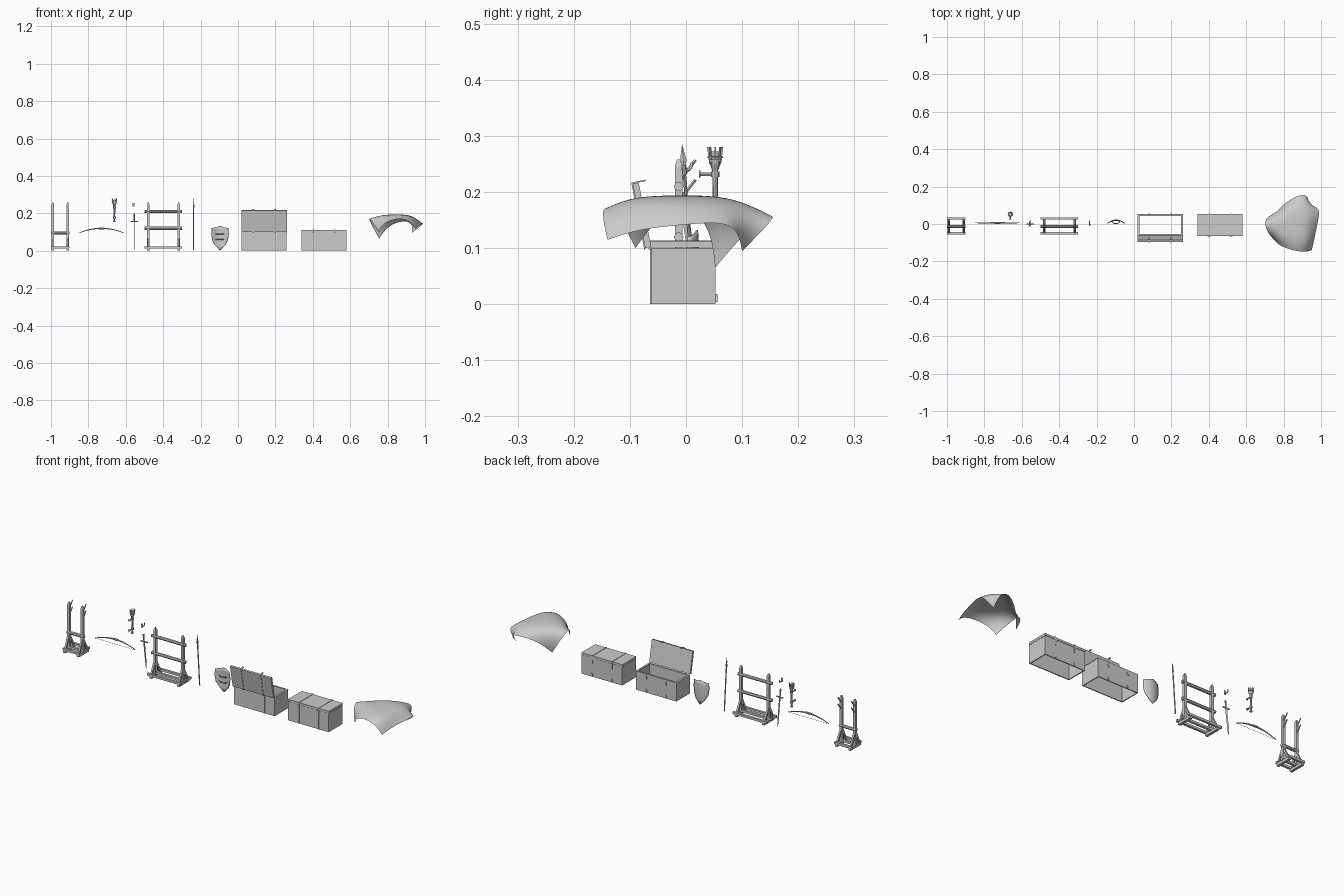
import bpy, bmesh, math
from mathutils import Vector, Matrix

if "Cube" in bpy.data.objects:
    bpy.data.objects.remove(bpy.data.objects["Cube"])


def finish(name, bm, smooth=False):
    bmesh.ops.recalc_face_normals(bm, faces=bm.faces[:])
    me = bpy.data.meshes.new(name)
    bm.to_mesh(me)
    bm.free()
    ob = bpy.data.objects.new(name, me)
    bpy.context.collection.objects.link(ob)
    if smooth:
        me.shade_smooth()
    return ob


def box(name, x0, x1, y0, y1, z0, z1, mat=None):
    bm = bmesh.new()
    m = Matrix.Translation(((x0 + x1) / 2, (y0 + y1) / 2, (z0 + z1) / 2)) @ Matrix.Diagonal((x1 - x0, y1 - y0, z1 - z0, 1))
    bmesh.ops.create_cube(bm, size=1, matrix=(mat @ m) if mat else m)
    return finish(name, bm)


def rod(name, p, q, r1, r2=None, sides=8, flat=1.0):
    """Tapered rod from p to q; flat squashes one cross-section axis."""
    p, q = Vector(p), Vector(q)
    d = q - p
    rot = d.to_track_quat('Z', 'X').to_matrix().to_4x4()
    spin = Matrix.Rotation(math.pi / 4, 4, 'Z') if sides == 4 and flat == 1.0 else Matrix()
    bm = bmesh.new()
    bmesh.ops.create_cone(bm, cap_ends=True, segments=sides, radius1=r1, radius2=r1 if r2 is None else r2,
                          depth=d.length, matrix=Matrix.Translation((p + q) / 2) @ rot @ Matrix.Diagonal((1, flat, 1, 1)) @ spin)
    return finish(name, bm)


def tube(name, pts, radius, radii=None):
    cu = bpy.data.curves.new(name, 'CURVE')
    cu.dimensions = '3D'
    cu.bevel_depth = radius
    cu.bevel_resolution = 1
    cu.use_fill_caps = True
    s = cu.splines.new('POLY')
    s.points.add(len(pts) - 1)
    for i, p in enumerate(pts):
        s.points[i].co = (*p, 1)
        s.points[i].radius = radii[i] if radii else 1
    ob = bpy.data.objects.new(name, cu)
    bpy.context.collection.objects.link(ob)
    return ob


# Weapon stands: posts, feet, braces and base rails
def stand(name, xs, x0, x1, rails):
    for x in xs:
        box(name + "_post", x - .007, x + .007, -.02, -.006, .005, .245)
        rod(name + "_post_cap", (x, -.013, .245), (x, -.013, .258), .0099, .004, 4)
        box(name + "_foot", x - .007, x + .007, -.053, .033, 0, .014)
        for y in (-.048, .026):
            rod(name + "_brace", (x, y, .01), (x, -.013 + (.006 if y > 0 else -.006), .075), .007, sides=4)
    for y in (-.05, -.013, .03):
        box(name + "_base_rail", x0, x1, y - .006, y + .006, .012, .024)
    for z in rails:
        rod(name + "_rail", (x0, -.013, z), (x1, -.013, z), .0085, sides=8)


stand("small_stand", (-.99, -.91), -1.0, -.9, (.095,))
stand("large_stand", (-.48, -.317), -.5, -.3, (.12, .21))
for x in (-.99, -.91):
    for z in (.19, .225):
        rod("peg", (x, -.008, z), (x, .017, z + .032), .0035, .003, 6)

# Bow and string
N = 16
pts, rad = [], []
for i in range(N + 1):
    t = 2 * i / N - 1
    pts.append((-.73 + .12 * t, .006, .12 - .025 * t * t))
    rad.append(1 - .6 * abs(t))
tube("bow_limb", pts, .0042, rad)
rod("bow_grip", (-.745, .006, .12), (-.715, .006, .12), .0055)
rod("bow_string", pts[0], pts[-1], .0007, sides=4)

# Wall torch: handle, brackets and caged head
tx, ty = -.661, .052
rod("torch_handle", (tx, ty, .155), (tx, ty, .25), .004, .0055)
rod("torch_foot", (tx, ty, .153), (tx, ty, .16), .0065)
rod("torch_cup", (tx, ty, .24), (tx, ty, .258), .006, .012)
for z in (.178, .232):
    rod("torch_bracket", (tx, .025, z), (tx, ty, z), .0035, sides=6)
    rod("torch_bracket_plate", (tx, .023, z), (tx, .026, z), .006)
    rod("torch_clamp", (tx, ty, z - .005), (tx, ty, z + .005), .0075)
for i in range(8):
    a = i * math.pi / 4
    c, s = math.cos(a), math.sin(a)
    rod("torch_cage_bar", (tx + .009 * c, ty + .009 * s, .25), (tx + .013 * c, ty + .013 * s, .28), .002, sides=4)
rod("torch_core", (tx, ty, .255), (tx, ty, .272), .008, .0095)
tube("torch_ring", [(tx + .0125 * math.cos(a * math.pi / 6), ty + .0125 * math.sin(a * math.pi / 6), .262) for a in range(13)], .0018)

# Sword leaning slightly, point down
def lean(x, z):
    return (x, .02 - .13 * z, z)


sx = -.555
rod("sword_blade", lean(sx, .155), lean(sx, .025), .0065, .005, 4, .3)
rod("sword_point", lean(sx, .025), lean(sx, .003), .005, .0002, 4, .3)
rod("sword_guard", lean(sx - .02, .157), lean(sx + .02, .157), .0035, sides=6)
rod("sword_grip", lean(sx, .158), lean(sx, .19), .0035)
rod("sword_pommel", lean(sx, .188), lean(sx, .199), .0055, .004)

# Wall hook above the sword
box("hook_plate", -.565, -.553, -.014, -.011, .236, .256)
tube("hook", [(-.559, -.012, .243), (-.559, -.002, .239), (-.559, .006, .24), (-.559, .01, .246), (-.559, .01, .253)], .0028)


# Spear
def tilt(z):
    return (-.237, .015 - .077 * z, z)


rod("spear_shaft", tilt(.003), tilt(.245), .003)
rod("spear_socket", tilt(.232), tilt(.248), .0042)
rod("spear_head_low", tilt(.245), tilt(.256), .002, .0058, 4, .4)
rod("spear_head_tip", tilt(.256), tilt(.285), .0058, .0002, 4, .4)

# Shield: bowed heater outline, convex towards +y
bm = bmesh.new()
rows = [(.132, .0), (.122, .044), (.09, .046), (.055, .041), (.03, .027), (.003, .001)]
grid = []
for j, (z, w) in enumerate(rows):
    row = []
    for i in range(9):
        t = i / 4 - 1
        zz = z - (.012 * abs(t) if j == 0 else 0)
        ww = .044 if j == 0 else w
        if j == 1:
            zz = .116 - .004 * abs(t)
        x = ww * t
        row.append(bm.verts.new((-.096 + x, .022 - .018 * (x / .046) ** 2 - .8 * (zz - .075) ** 2, zz)))
    grid.append(row)
for a, b in zip(grid, grid[1:]):
    for i in range(8):
        bm.faces.new((a[i], a[i + 1], b[i + 1], b[i]))
sh = finish("shield", bm, True)
m = sh.modifiers.new("thickness", 'SOLIDIFY')
m.thickness = .004
m.offset = 0
for z in (.06, .09):
    tube("shield_strap", [(-.118, .013, z), (-.108, .003, z), (-.086, .003, z), (-.076, .013, z)], .0025)


# Chests: open-bottomed walls, straps and hinged lid
def chest(name, x0, x1, opened):
    y0, y1, h = -.062, .053, .1
    t = .005
    box(name + "_front_wall", x0, x1, y0, y0 + t, 0, h)
    box(name + "_back_wall", x0, x1, y1 - t, y1, 0, h)
    for a, b in ((x0, x0 + t), (x1 - t, x1)):
        box(name + "_end_wall", a, b, y0 + t, y1 - t, 0, h)
    # rim around the opening
    for a, b in ((y0, y0 + .009), (y1 - .009, y1)):
        box(name + "_rim", x0 - .001, x1 + .001, a, b, h - .004, h)
    for a, b in ((x0 - .001, x0 + .009), (x1 - .009, x1 + .001)):
        box(name + "_rim_end", a, b, y0 + .009, y1 - .009, h - .004, h)
    hinge = Vector((0, y0 - .001, h + .002))
    mat = Matrix()
    if opened:
        mat = Matrix.Translation(hinge) @ Matrix.Rotation(math.radians(101), 4, 'X') @ Matrix.Translation(-hinge)
    box(name + "_lid", x0 - .001, x1 + .001, y0 - .001, y1 + .001, h + .001, h + .012, mat)
    for x in (x0 + .062, x1 - .062):
        a, b = x - .004, x + .004
        box(name + "_strap", a, b, y0 - .0025, y0, 0, h)
        box(name + "_lid_strap", a, b, y0 - .003, y1 + .003, h + .012, h + .014, mat)
        box(name + "_lid_clasp", a, b, y1 + .001, y1 + .0035, h - .012, h + .014, mat)
        box(name + "_latch", a, b, y1, y1 + .003, .072, .088)
        box(name + "_stud", a, b, y1, y1 + .003, .004, .018)
    for x in (x0 + .062, x1 - .062):
        rod(name + "_hinge", (x - .008, hinge.y - .001, h), (x + .008, hinge.y - .001, h), .003)


chest("open_chest", .02, .26, True)
chest("closed_chest", .34, .58, False)

# Draped cloth: coarse control grid with hanging corners, subdivided
rows = [
    [(.755, -.09, .10), (.775, -.115, .15), (.86, -.145, .178), (.92, -.15, .16), (.95, -.14, .115)],
    [(.72, -.055, .15), (.775, -.075, .19), (.86, -.095, .194), (.925, -.1, .192), (.965, -.08, .135)],
    [(.695, .0, .185), (.77, 0, .195), (.85, 0, .195), (.935, 0, .192), (.98, .0, .142)],
    [(.715, .045, .135), (.785, .065, .188), (.86, .085, .194), (.93, .085, .19), (1.0, .09, .15)],
    [(.755, .052, .065), (.80, .11, .135), (.89, .162, .165), (.935, .15, .145), (.93, .1, .095)],
]
bm = bmesh.new()
g = [[bm.verts.new(p) for p in r] for r in rows]
for j in range(4):
    for i in range(4):
        bm.faces.new((g[j][i], g[j][i + 1], g[j + 1][i + 1], g[j + 1][i]))
cloth = finish("draped_cloth", bm, True)
m = cloth.modifiers.new("smooth", 'SUBSURF')
m.levels = m.render_levels = 3
m.boundary_smooth = 'PRESERVE_CORNERS'
